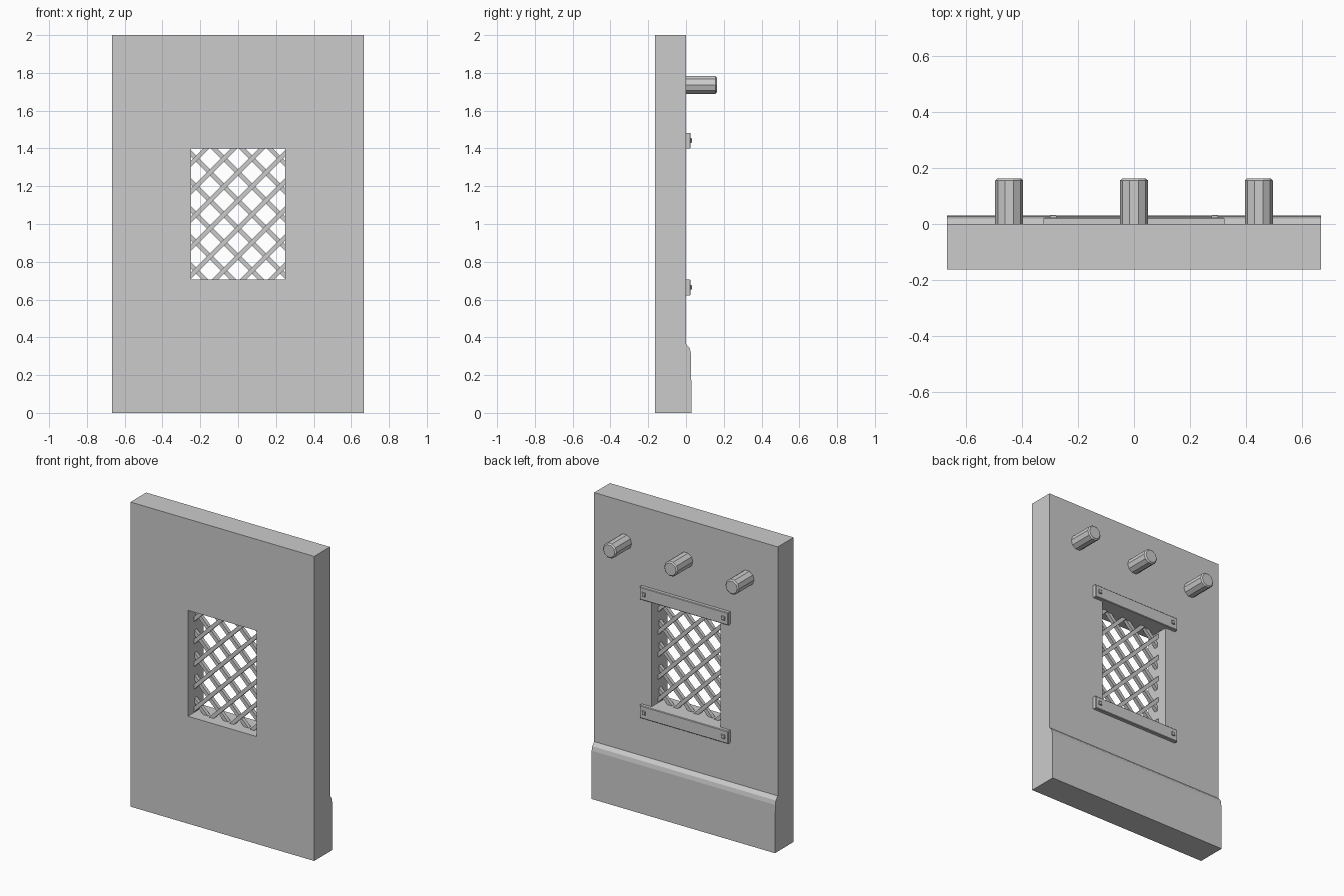
import bpy, bmesh, math
from mathutils import Matrix, Vector

if "Cube" in bpy.data.objects:
    bpy.data.objects.remove(bpy.data.objects["Cube"])

grey = bpy.data.materials.new("stone_grey")
grey.use_nodes = True
grey.diffuse_color = (0.6, 0.6, 0.6, 1)
grey.node_tree.nodes["Principled BSDF"].inputs["Base Color"].default_value = (0.6, 0.6, 0.6, 1)


def finish(name, bm):
    bmesh.ops.recalc_face_normals(bm, faces=bm.faces)
    mesh = bpy.data.meshes.new(name)
    bm.to_mesh(mesh)
    bm.free()
    mesh.materials.append(grey)
    ob = bpy.data.objects.new(name, mesh)
    bpy.context.collection.objects.link(ob)
    return ob


def box(name, x, y, z, bevel=0):
    bm = bmesh.new()
    bmesh.ops.create_cube(bm, size=1)
    for v in bm.verts:
        v.co = [lo + (c + 0.5) * (hi - lo) for c, (lo, hi) in zip(v.co, (x, y, z))]
    if bevel:
        rim = [e for e in bm.edges if all(v.co.y > y[1] - 0.001 for v in e.verts)]
        bmesh.ops.bevel(bm, geom=rim, offset=bevel, segments=1, affect='EDGES')
    return finish(name, bm)


W, D = 0.667, 0.163           # wall half width and depth
OX, OZ0, OZ1 = 0.25, 0.705, 1.40  # window opening

# Wall: a ring of faces around the opening, extruded through its depth
bm = bmesh.new()
outer = [(-W, 0), (W, 0), (W, 2), (-W, 2)]
inner = [(-OX, OZ0), (OX, OZ0), (OX, OZ1), (-OX, OZ1)]
o, i = [[bm.verts.new((x, -D, z)) for x, z in ring] for ring in (outer, inner)]
faces = [bm.faces.new((o[k], o[(k + 1) % 4], i[(k + 1) % 4], i[k])) for k in range(4)]
ext = bmesh.ops.extrude_face_region(bm, geom=faces, use_keep_orig=True)
bmesh.ops.translate(bm, vec=(0, D, 0), verts=[g for g in ext["geom"] if isinstance(g, bmesh.types.BMVert)])
finish("wall", bm)

# Skirting board with a sloped top
bm = bmesh.new()
profile = [(0, 0), (0.03, 0), (0.026, 0.315), (0.02, 0.342), (0, 0.365)]
face = bm.faces.new([bm.verts.new((-W, y, z)) for y, z in profile])
ext = bmesh.ops.extrude_face_region(bm, geom=[face], use_keep_orig=True)
bmesh.ops.translate(bm, vec=(2 * W, 0, 0), verts=[g for g in ext["geom"] if isinstance(g, bmesh.types.BMVert)])
finish("skirting_board", bm)

# Straps above and below the window, each with two square rivets
for name, z in (("upper", OZ1), ("lower", OZ0 - 0.083)):
    box(name + "_strap", (-0.322, 0.322), (0, 0.024), (z, z + 0.083), 0.004)
    for side, x in (("right", -0.288), ("left", 0.288)):
        box(f"{name}_{side}_rivet", (x - 0.012, x + 0.012), (0.02, 0.032),
            (z + 0.03, z + 0.054), 0.002)

# Pegs with chamfered ends
for name, x in (("right", -0.445), ("middle", 0), ("left", 0.445)):
    bm = bmesh.new()
    bmesh.ops.create_cone(bm, cap_ends=True, segments=10, radius1=0.05, radius2=0.05, depth=D,
                          matrix=Matrix.Translation((x, D / 2, 1.737)) @ Matrix.Rotation(math.pi / 2, 4, 'X')
                          @ Matrix.Rotation(math.pi / 2, 4, 'Z'))
    rim = [e for e in bm.edges if all(v.co.y > D - 0.001 for v in e.verts)]
    bmesh.ops.bevel(bm, geom=rim, offset=0.008, segments=1, affect='EDGES')
    finish(name + "_peg", bm)

# Lattice: diagonal bars in two directions, clipped to the opening
STEP, BAR = 0.148, 0.024
for name, slope, y in (("rising", 1, -0.09), ("falling", -1, -0.08)):
    bm = bmesh.new()
    for k in range(-5, 5):
        bar = Matrix.Translation((0, y, 1.05 + (k + 0.5) * STEP)) @ Matrix.Rotation(-slope * math.pi / 4, 4, 'Y')
        bmesh.ops.create_cube(bm, size=1, matrix=bar @ Matrix.Diagonal((2, BAR, BAR, 1)))
    for co, no in (((OX, 0, 0), (1, 0, 0)), ((-OX, 0, 0), (-1, 0, 0)),
                   ((0, 0, OZ1), (0, 0, 1)), ((0, 0, OZ0), (0, 0, -1))):
        bmesh.ops.bisect_plane(bm, geom=bm.verts[:] + bm.edges[:] + bm.faces[:],
                               plane_co=co, plane_no=no, clear_outer=True)
    finish(name + "_lattice", bm)
